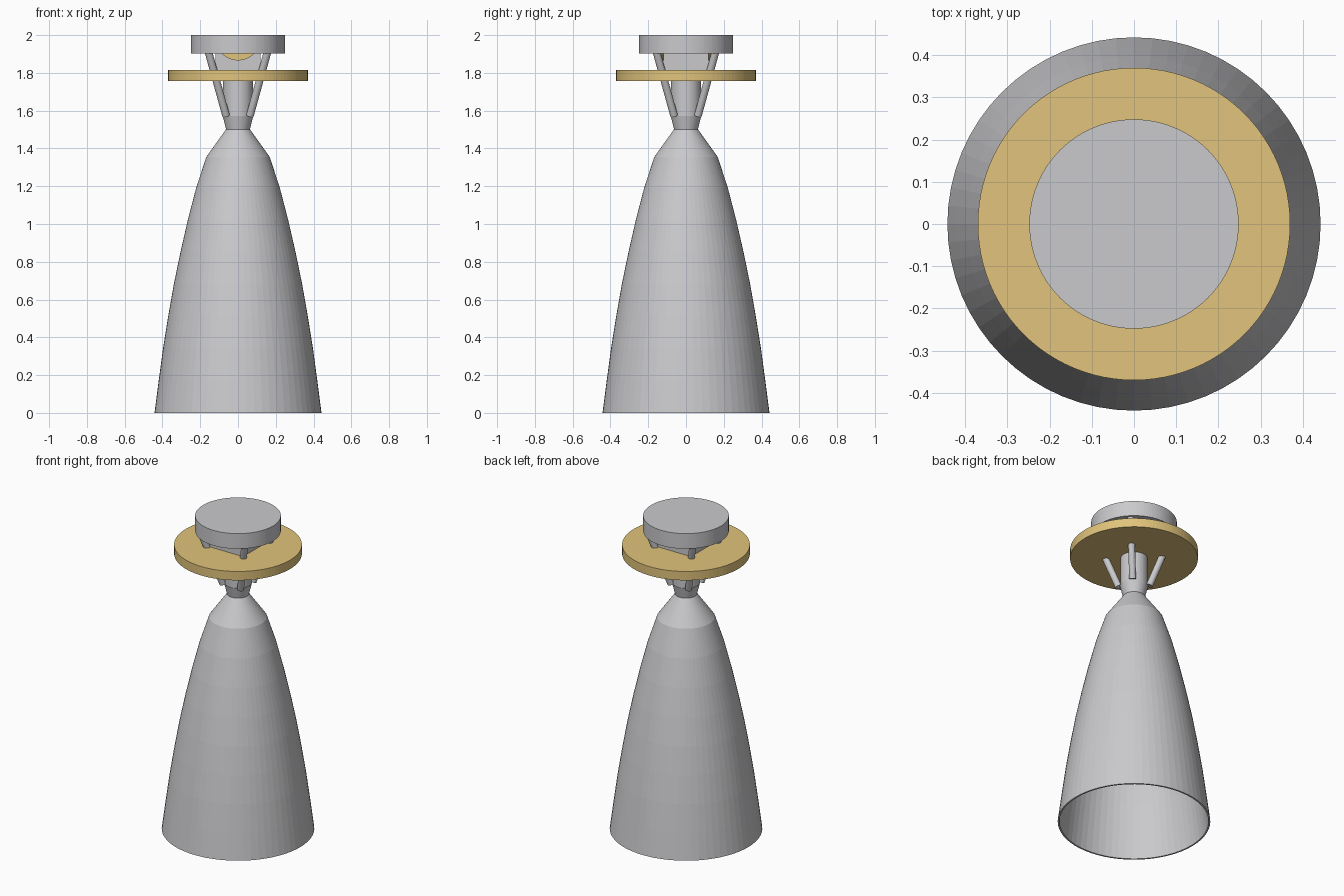
import bpy
import bmesh
import math
from mathutils import Vector

cube = bpy.data.objects.get("Cube")
if cube:
    bpy.data.objects.remove(cube, do_unlink=True)


def make_material(name, colour):
    mat = bpy.data.materials.new(name)
    mat.use_nodes = True
    mat.diffuse_color = (*colour, 1)
    mat.node_tree.nodes["Principled BSDF"].inputs["Base Color"].default_value = (*colour, 1)
    return mat


GREY = make_material("metal grey", (0.59, 0.59, 0.61))
GOLD = make_material("brass gold", (0.75, 0.55, 0.2))


def finish(name, bm, mat):
    bmesh.ops.recalc_face_normals(bm, faces=bm.faces)
    mesh = bpy.data.meshes.new(name)
    bm.to_mesh(mesh)
    bm.free()
    mesh.materials.append(mat)
    obj = bpy.data.objects.new(name, mesh)
    bpy.context.collection.objects.link(obj)
    return obj


def lathe(name, profile, mat, steps=64):
    """Spin a closed (radius, height) outline around the z axis."""
    bm = bmesh.new()
    verts = [bm.verts.new((r, 0, z)) for r, z in profile]
    edges = [bm.edges.new((a, b)) for a, b in zip(verts, verts[1:] + verts[:1])]
    bmesh.ops.spin(bm, geom=verts + edges, axis=(0, 0, 1), cent=(0, 0, 0),
                   angle=math.tau, steps=steps, use_merge=True)
    bmesh.ops.remove_doubles(bm, verts=bm.verts, dist=0.0005)
    return finish(name, bm, mat)


def rod(name, start, end, radius, mat, sides=64):
    """Capped cylinder between two points."""
    start, end = Vector(start), Vector(end)
    axis = end - start
    bm = bmesh.new()
    bmesh.ops.create_cone(bm, cap_ends=True, segments=sides, radius1=radius,
                          radius2=radius, depth=axis.length)
    bmesh.ops.rotate(bm, verts=bm.verts, matrix=axis.to_track_quat("Z", "Y").to_matrix())
    bmesh.ops.translate(bm, verts=bm.verts, vec=(start + end) / 2)
    return finish(name, bm, mat)


# Thin-walled bell, open at the bottom and closing in to the throat
outer = [(0.442, 0), (0.42, 0.17), (0.397, 0.34), (0.37, 0.51), (0.34, 0.68),
         (0.305, 0.85), (0.266, 1.02), (0.222, 1.19), (0.168, 1.355), (0.063, 1.502)]
wall = 0.01
inner = [(r - wall, z) for r, z in reversed(outer)]
lathe("nozzle_bell", outer + inner, GREY)

# Combustion chamber: flared neck, then a straight barrel
rod("chamber_barrel", (0, 0, 1.57), (0, 0, 1.79), 0.079, GREY)
lathe("chamber_neck", [(0, 1.5), (0.063, 1.5), (0.081, 1.572), (0, 1.572)], GREY)

# Wide flange and top mounting plate
rod("flange_disc", (0, 0, 1.758), (0, 0, 1.815), 0.37, GOLD, 96)
rod("top_plate", (0, 0, 1.903), (0, 0, 2.0), 0.248, GREY, 96)

# Square block between the discs
bm = bmesh.new()
bmesh.ops.create_cube(bm, size=1)
bmesh.ops.scale(bm, verts=bm.verts, vec=(0.24, 0.24, 0.12))
bmesh.ops.translate(bm, verts=bm.verts, vec=(0, 0, 1.86))
finish("gimbal_block", bm, GREY)

# Rounded saddle hanging under the top plate and passing through the block
bm = bmesh.new()
arc = [math.radians(-150 + 5 * i) for i in range(25)]
front = bm.faces.new([bm.verts.new((0.118 * math.cos(a), -0.136, 1.984 + 0.118 * math.sin(a)))
                      for a in arc])
swept = bmesh.ops.extrude_face_region(bm, geom=[front], use_keep_orig=True)["geom"]
bmesh.ops.translate(bm, vec=(0, 0.272, 0),
                    verts=[v for v in swept if isinstance(v, bmesh.types.BMVert)])
finish("pivot_saddle", bm, GOLD)

# Four slanted struts on the diagonals
for side, sx in (("left", 1), ("right", -1)):
    for end, sy in (("front", -1), ("back", 1)):
        rod(f"strut_{end}_{side}", (sx * 0.063, sy * 0.063, 1.572),
            (sx * 0.156, sy * 0.156, 1.91), 0.02, GREY, 16)
